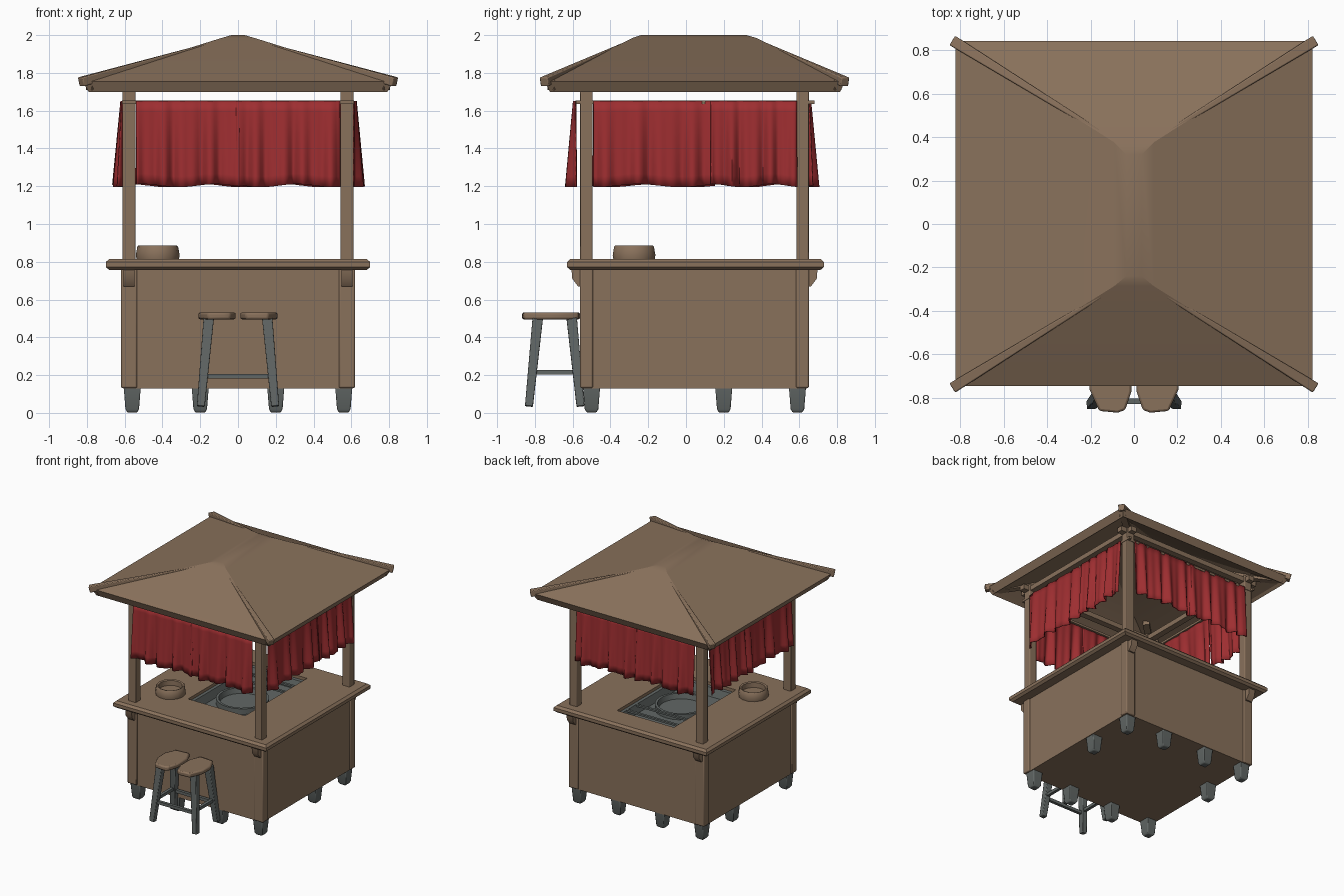
import bpy, bmesh, math
from mathutils import Vector

cube = bpy.data.objects.get("Cube")
if cube:
    bpy.data.objects.remove(cube, do_unlink=True)


def material(name, r, g, b):
    m = bpy.data.materials.new(name)
    m.use_nodes = True
    m.diffuse_color = (r, g, b, 1)
    m.node_tree.nodes["Principled BSDF"].inputs["Base Color"].default_value = (r, g, b, 1)
    m.node_tree.nodes["Principled BSDF"].inputs["Roughness"].default_value = 0.8
    return m


WOOD = material("brown wood", 0.25, 0.165, 0.105)
CLOTH = material("red cloth", 0.34, 0.027, 0.03)
METAL = material("grey metal", 0.12, 0.135, 0.13)


def loft(name, rings, mat, cap_start=True, cap_end=True, closed=False, bevel=0, smooth=35):
    """Skin a list of equal-sized point rings."""
    bm = bmesh.new()
    vs = [[bm.verts.new(p) for p in ring] for ring in rings]
    n = len(rings[0])
    pairs = list(zip(vs, vs[1:])) + ([(vs[-1], vs[0])] if closed else [])
    for a, b in pairs:
        for i in range(n):
            j = (i + 1) % n
            bm.faces.new((a[i], a[j], b[j], b[i]))
    if cap_start and not closed:
        bm.faces.new(vs[0][::-1])
    if cap_end and not closed:
        bm.faces.new(vs[-1])
    bmesh.ops.recalc_face_normals(bm, faces=bm.faces)
    return finish(name, bm, mat, bevel, smooth)


def finish(name, bm, mat, bevel=0, smooth=35):
    mesh = bpy.data.meshes.new(name)
    bm.to_mesh(mesh)
    bm.free()
    mesh.materials.append(mat)
    ob = bpy.data.objects.new(name, mesh)
    bpy.context.collection.objects.link(ob)
    if bevel:
        mod = ob.modifiers.new("Bevel", "BEVEL")
        mod.width, mod.segments = bevel, 2
    bpy.ops.object.select_all(action="DESELECT")
    ob.select_set(True)
    bpy.context.view_layer.objects.active = ob
    bpy.ops.object.shade_smooth_by_angle(angle=math.radians(smooth))
    return ob


def rect(x0, x1, y0, y1, z):
    return [(x0, y0, z), (x1, y0, z), (x1, y1, z), (x0, y1, z)]


def circle(x, y, z, r, n=12):
    return [(x + r * math.cos(math.tau * i / n), y + r * math.sin(math.tau * i / n), z) for i in range(n)]


def box(name, x0, x1, y0, y1, z0, z1, mat, bevel=0):
    return loft(name, [rect(x0, x1, y0, y1, z0), rect(x0, x1, y0, y1, z1)], mat, bevel=bevel)


def beam(name, p0, p1, w0, w1, mat, bevel=0):
    """Square bar from p0 to p1, tapering from w0 to w1."""
    p0, p1 = Vector(p0), Vector(p1)
    d = (p1 - p0).normalized()
    side = d.cross(Vector((0, 1, 0) if abs(d.z) > 0.7 else (0, 0, 1))).normalized()
    up = side.cross(d)
    rings = [[p + (side * a + up * b) * w / 2 for a, b in ((-1, -1), (1, -1), (1, 1), (-1, 1))]
             for p, w in ((p0, w0), (p1, w1))]
    return loft(name, rings, mat, bevel=bevel)


MID = 0.045          # centre of the stall in y
POST_X = 0.577
POST_Y = (-0.527, 0.617)

# Cabinet and its corner strips
loft("cabinet", [rect(-0.61, 0.61, -0.55, 0.64, 0.13), rect(-0.61, 0.61, -0.55, 0.64, 0.78)],
     WOOD, cap_end=False)
for x in (-POST_X, POST_X):
    for y in POST_Y:
        sx, sy = (1 if x > 0 else -1), (1 if y > MID else -1)
        box("corner_strip", x - 0.043, x + 0.043, y - 0.034, y + 0.034, 0.132, 0.78, WOOD, 0.008)
        box("post", x - 0.034, x + 0.034, y - 0.033, y + 0.033, 0.78, 1.76, WOOD, 0.006)
        # Wedge bracket under the counter
        face = y + sy * 0.02
        loft("bracket", [rect(x - 0.028, x + 0.028, face, face + sy * 0.025, 0.67),
                         rect(x - 0.028, x + 0.028, face, face + sy * 0.055, 0.71),
                         rect(x - 0.028, x + 0.028, face, face + sy * 0.06, 0.77)], WOOD)
        # Hip rafter from post to eave corner
        beam("hip_rafter", (x - sx * 0.1, y - sy * 0.1, 1.80), (sx * 0.79, y + sy * 0.19, 1.735),
             0.05, 0.05, WOOD)
        # Raised hip rib with an upturned tip
        tip = (sx * 0.832, MID + sy * 0.797, 1.752)
        top = (sx * 0.06, MID + sy * 0.32, 1.978)
        beam("hip_rib", tip, top, 0.05, 0.012, WOOD, 0.012)

# Feet around the base
feet = [(x, y) for x in (-0.56, 0.56) for y in (-0.5, 0.2, 0.59)]
feet += [(x, y) for x in (-0.2, 0.2) for y in (-0.5, 0.59)]
for x, y in feet:
    loft("foot", [rect(x - w, x + w, y - w, y + w, z)
                  for w, z in ((0.026, 0.002), (0.036, 0.02), (0.045, 0.135))], METAL, bevel=0.006)

# Counter top, a rounded frame around the sink opening
OX0, OX1, OY0, OY1 = -0.26, 0.26, -0.28, 0.53


def counter_ring(grow, z):
    return rect(-0.67 - grow, 0.67 + grow, -0.60 - grow, 0.70 + grow, z)


loft("counter", [rect(OX0, OX1, OY0, OY1, 0.757), counter_ring(0.012, 0.757), counter_ring(0.03, 0.772),
                 counter_ring(0.03, 0.798), counter_ring(0.012, 0.815), rect(OX0, OX1, OY0, OY1, 0.815)],
     WOOD, closed=True)

# Sunken sink tray with a round rim and cross bars
loft("sink_tray", [rect(OX0, OX1, OY0, OY1, 0.79), rect(OX0 + .02, OX1 - .02, OY0 + .02, OY1 - .02, 0.785),
                   rect(OX0 + .04, OX1 - .04, OY0 + .04, OY1 - .04, 0.72)], METAL, cap_start=False)
loft("sink_ring", [circle(0, 0.06, z, r, 24) for r, z in ((0.2, 0.72), (0.2, 0.765), (0.18, 0.765), (0.17, 0.722))],
     METAL, cap_start=False)
for y in (0.3, 0.42):
    box("sink_bar", OX0, OX1, y - 0.01, y + 0.01, 0.77, 0.785, METAL)

# Shallow bowl on the counter
loft("bowl", [circle(-0.425, -0.275, z, r, 14) for r, z in
              ((0.112, 0.812), (0.116, 0.835), (0.108, 0.88), (0.103, 0.885), (0.09, 0.88), (0.088, 0.84))], WOOD)


# Hollow hipped roof
def roof_ring(x, y0, y1, z):
    return rect(-x, x, y0, y1, z)


loft("roof", [roof_ring(0.04, -0.25, 0.34, 1.95), roof_ring(0.77, -0.70, 0.79, 1.715),
              roof_ring(0.79, -0.72, 0.815, 1.698), roof_ring(0.822, -0.745, 0.842, 1.755),
              roof_ring(0.09, -0.285, 0.375, 1.984), roof_ring(0.035, -0.24, 0.32, 2.0)], WOOD, smooth=20)

# Ceiling beams between the posts
for y in POST_Y:
    box("cross_beam", -0.66, 0.66, y - 0.025, y + 0.025, 1.705, 1.745, WOOD)
for x in (-POST_X, POST_X):
    box("side_beam", x - 0.025, x + 0.025, -0.6, 0.69, 1.705, 1.745, WOOD)


# Pleated curtains, each side hung as two cloths from one rod
def curtain(start, end, out, seed):
    start, end, out = Vector(start), Vector(end), Vector(out)
    cols, rows = 44, 8
    bm = bmesh.new()
    grid = []
    for r in range(rows + 1):
        t = r / rows
        line = []
        for c in range(cols + 1):
            u = c / cols
            fold = math.sin(u * 27 + seed) * 0.6 + math.sin(u * 43 + seed * 2.3) * 0.4
            push = 0.012 + 0.02 * t + fold * (0.006 + 0.024 * t)
            hem = 1.203 + 0.008 * math.sin(u * 9 + seed)
            p = start.lerp(end, u) + out * push
            p.z = 1.65 + (hem - 1.65) * t
            line.append(bm.verts.new(p))
        grid.append(line)
    for a, b in zip(grid, grid[1:]):
        for i in range(cols):
            bm.faces.new((a[i], a[i + 1], b[i + 1], b[i]))
    ob = finish("curtain", bm, CLOTH, smooth=60)
    ob.modifiers.new("Solidify", "SOLIDIFY").thickness = 0.006


Y0, Y1 = -0.575, 0.645
for k, (y, o) in enumerate(((Y0, -1), (Y1, 1))):
    curtain((-0.54, y, 0), (0.01, y - o * 0.006, 0), (0, o, 0), 1.0 + k)
    curtain((-0.01, y, 0), (0.54, y, 0), (0, o, 0), 2.6 + k)
    beam("curtain_rod", (-0.6, y, 1.645), (0.6, y, 1.645), 0.018, 0.018, WOOD)
for k, (x, o) in enumerate(((-0.605, -1), (0.605, 1))):
    curtain((x, -0.49, 0), (x - o * 0.006, 0.15, 0), (o, 0, 0), 3.5 + k)
    curtain((x, 0.13, 0), (x, 0.585, 0), (o, 0, 0), 0.4 + k)
    beam("curtain_rod", (x, -0.58, 1.645), (x, 0.68, 1.645), 0.018, 0.018, WOOD)

# Stool: split seat, splayed legs and rungs
for s in (-1, 1):
    outline = [(0.012, -0.77), (0.04, -0.855), (0.075, -0.868), (0.16, -0.86), (0.205, -0.76),
               (0.21, -0.66), (0.17, -0.57), (0.05, -0.56), (0.012, -0.65)]
    loft("stool_seat", [[(s * x, y, z) for x, y in outline] for z in (0.495, 0.532)], WOOD, bevel=0.01)


def leg_point(sx, sy, z):
    t = 1 - z / 0.5
    return (sx * (0.155 + 0.045 * t), -0.695 + sy * (0.09 + 0.05 * t), z)


corners = ((-1, -1), (1, -1), (1, 1), (-1, 1))
for i, a in enumerate(corners):
    b = corners[(i + 1) % 4]
    beam("stool_leg", leg_point(*a, 0.035), leg_point(*a, 0.5), 0.042, 0.055, METAL, 0.005)
    z = 0.215 if i % 2 else 0.195
    beam("stool_rung", leg_point(*a, z), leg_point(*b, z), 0.024, 0.024, METAL)
